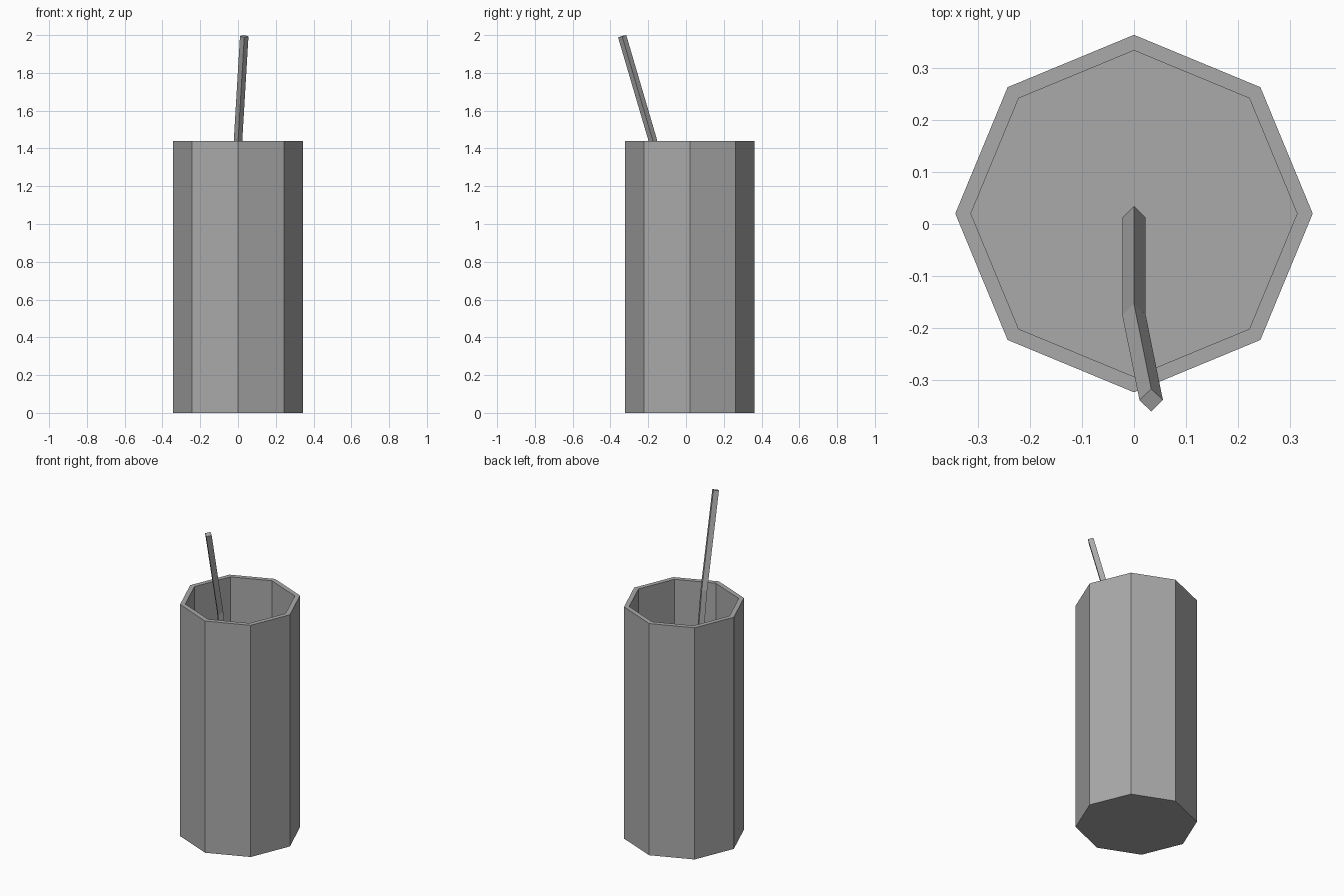
import bpy
import bmesh
from math import cos, sin, pi
from mathutils import Vector

cube = bpy.data.objects.get("Cube")
if cube:
    bpy.data.objects.remove(cube, do_unlink=True)

# Plain grey material
grey = bpy.data.materials.new("plain grey")
grey.use_nodes = True
colour = (0.4, 0.4, 0.4, 1)
grey.diffuse_color = colour
grey.node_tree.nodes["Principled BSDF"].inputs["Base Color"].default_value = colour


def ring(bm, centre, radius, sides, axis=Vector((0, 0, 1))):
    """Regular polygon of vertices, square to the axis, one corner near +x."""
    v = axis.cross(Vector((1, 0, 0))).normalized()
    u = v.cross(axis).normalized()
    return [bm.verts.new(Vector(centre) + radius * (cos(a) * u + sin(a) * v))
            for a in (2 * pi * i / sides for i in range(sides))]


def loft(name, rings, bm):
    """Skin consecutive rings and cap both ends."""
    for a, b in zip(rings, rings[1:]):
        for i in range(len(a)):
            j = (i + 1) % len(a)
            bm.faces.new((a[i], a[j], b[j], b[i]))
    bm.faces.new(rings[0][::-1])
    bm.faces.new(rings[-1])
    bmesh.ops.recalc_face_normals(bm, faces=bm.faces)
    mesh = bpy.data.meshes.new(name)
    bm.to_mesh(mesh)
    bm.free()
    mesh.materials.append(grey)
    obj = bpy.data.objects.new(name, mesh)
    bpy.context.collection.objects.link(obj)
    return obj


# Eight-sided cup: outer wall, rim, inner wall and floor
height, floor, outer, inner = 1.44, 0.03, 0.343, 0.313
bm = bmesh.new()
profile = [(outer, 0), (outer, height), (inner, height), (inner, floor)]
loft("cup", [ring(bm, (0, 0.02, z), r, 8) for r, z in profile], bm)

# Bent four-sided straw resting on the cup floor
base = Vector((0, 0.012, floor))
bend = Vector((0, -0.175, height))
tip = Vector((0.033, -0.338, 1.994))
lower, upper = (bend - base).normalized(), (tip - bend).normalized()
bm = bmesh.new()
loft("straw", [ring(bm, base, 0.0225, 4),
               ring(bm, bend, 0.0225, 4, lower + upper),
               ring(bm, tip, 0.0225, 4, upper)], bm)
